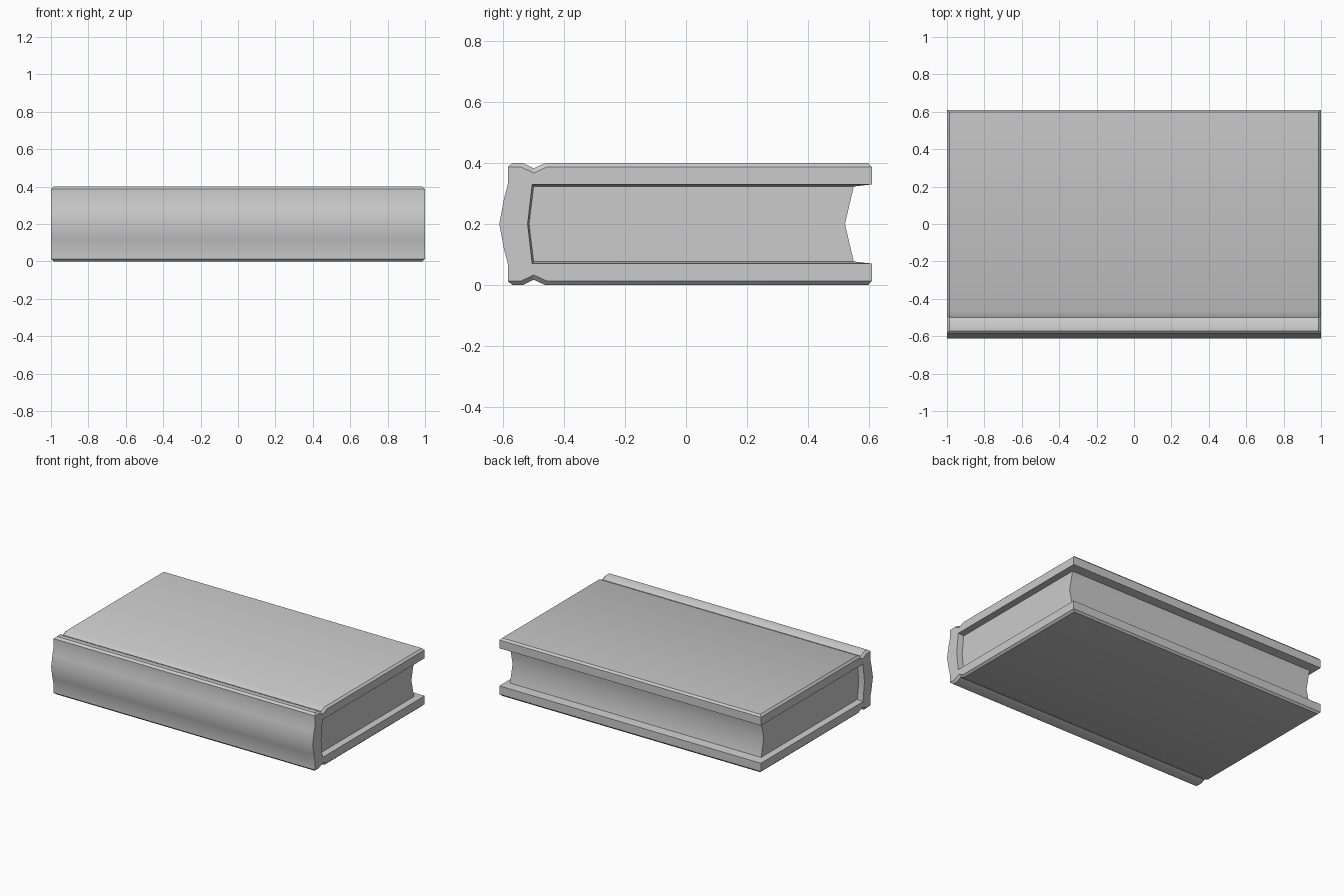
import bpy, bmesh

if "Cube" in bpy.data.objects:
    bpy.data.objects.remove(bpy.data.objects["Cube"])

MID = 0.2  # height of the book's mirror plane


def full(half):
    """Close a profile: upper half (y, z) from one mid point to the other, mirrored below."""
    return half + [(y, 2 * MID - z) for y, z in reversed(half[1:-1])]


def loft(name, sections):
    """Skin (x, profile) sections along x and cap both ends."""
    bm = bmesh.new()
    rings = [[bm.verts.new((x, y, z)) for y, z in prof] for x, prof in sections]
    n = len(rings[0])
    for a, b in zip(rings, rings[1:]):
        for i in range(n):
            j = (i + 1) % n
            bm.faces.new((a[i], a[j], b[j], b[i]))
    bm.faces.new(rings[0])
    bm.faces.new(rings[-1])
    bmesh.ops.remove_doubles(bm, verts=bm.verts, dist=0.0005)
    bmesh.ops.recalc_face_normals(bm, faces=bm.faces)
    mesh = bpy.data.meshes.new(name)
    bm.to_mesh(mesh)
    bm.free()
    obj = bpy.data.objects.new(name, mesh)
    bpy.context.collection.objects.link(obj)
    bpy.context.view_layer.objects.active = obj
    obj.select_set(True)
    return obj


# Outer cover: rounded spine, hinge groove, chamfered board edges
spine = [(-0.613, 0.2), (-0.598, 0.28), (-0.585, 0.33), (-0.585, 0.387)]
outer_mid = spine + [(-0.571, 0.4), (-0.535, 0.4), (-0.5, 0.383), (-0.463, 0.4),
                     (0.598, 0.4), (0.61, 0.387), (0.61, 0.33)]
outer_end = spine + [(-0.585, 0.387), (-0.541, 0.387), (-0.5, 0.367), (-0.457, 0.387),
                     (0.61, 0.387), (0.61, 0.387), (0.61, 0.33)]


def inner(t):
    """Inside of the cover, sloping in toward the pages as t goes 0 to 1."""
    z = 0.33 - 0.007 * t
    return [(0.55, z), (-0.505 + 0.005 * t, z), (-0.52 + 0.005 * t, 0.2)]


half_sections = [(1.0, full(outer_end + inner(0))),
                 (0.986, full(outer_mid + inner(0.35))),
                 (0.96, full(outer_mid + inner(1)))]
cover = loft("cover", [(-x, p) for x, p in half_sections] + half_sections[::-1])

# Page block with a concave fore edge, tucked slightly into the cover
pages = full([(-0.517, 0.2), (-0.502, 0.325), (0.551, 0.325), (0.522, 0.2)])
loft("pages", [(-0.96, pages), (0.96, pages)])

# Smooth the spine, grooves and fore edge, keep the corners crisp
bpy.ops.object.shade_smooth_by_angle(angle=0.5236)
